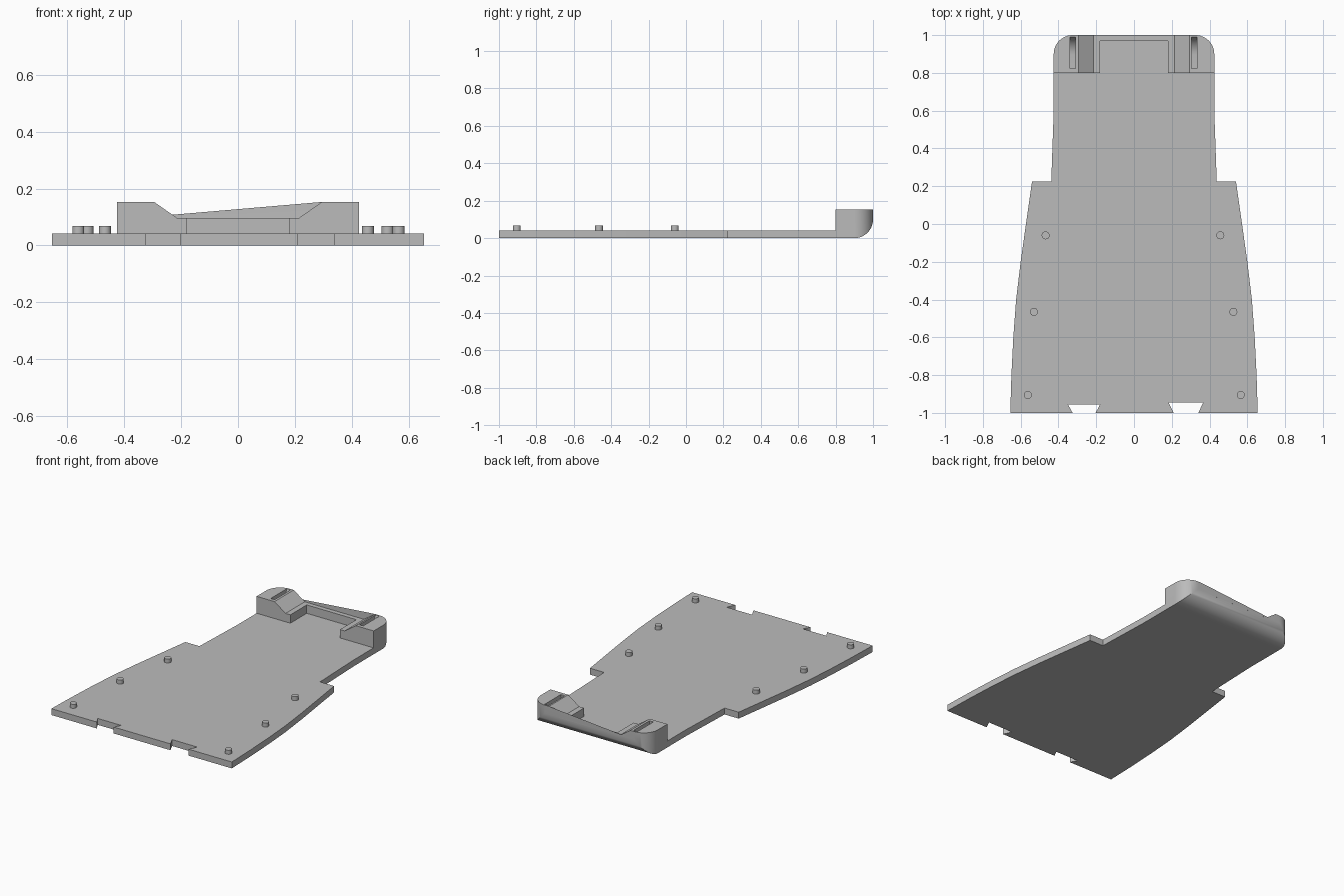
import bpy, bmesh, math
from mathutils import Vector

old = bpy.data.objects.get("Cube")
if old:
    bpy.data.objects.remove(old, do_unlink=True)

grey = bpy.data.materials.new("light grey")
grey.use_nodes = True
colour = (0.5, 0.5, 0.5, 1)
grey.diffuse_color = colour
grey.node_tree.nodes["Principled BSDF"].inputs["Base Color"].default_value = colour

PLATE = 0.042


def prism(name, points, offset):
    """Extrude a closed outline along an offset vector."""
    bm = bmesh.new()
    face = bm.faces.new([bm.verts.new(p) for p in points])
    ext = bmesh.ops.extrude_face_region(bm, geom=[face])
    bmesh.ops.translate(bm, vec=Vector(offset),
                        verts=[g for g in ext["geom"] if isinstance(g, bmesh.types.BMVert)])
    bmesh.ops.recalc_face_normals(bm, faces=bm.faces)
    mesh = bpy.data.meshes.new(name)
    bm.to_mesh(mesh)
    bm.free()
    mesh.materials.append(grey)
    ob = bpy.data.objects.new(name, mesh)
    bpy.context.collection.objects.link(ob)
    return ob


def boolean(target, other, operation):
    """Apply a boolean and discard the helper."""
    mod = target.modifiers.new("bool", "BOOLEAN")
    mod.operation, mod.solver, mod.object = operation, "EXACT", other
    bpy.context.view_layer.objects.active = target
    bpy.ops.object.modifier_apply(modifier=mod.name)
    bpy.data.objects.remove(other, do_unlink=True)


def smooth(ob):
    bpy.ops.object.select_all(action="DESELECT")
    ob.select_set(True)
    bpy.context.view_layer.objects.active = ob
    bpy.ops.object.shade_smooth_by_angle(angle=math.radians(30))


# Base plate: bowed sides, shoulder step and narrow neck
side = [(0.655, -1), (0.649, -0.8), (0.639, -0.6), (0.624, -0.4), (0.6, -0.2),
        (0.572, 0), (0.54, 0.225), (0.438, 0.225), (0.425, 0.6), (0.425, 0.88)]
outline = side + [(-x, y) for x, y in reversed(side)]
# Dovetail notches in the front edge
outline += [(-0.325, -1), (-0.35, -0.955), (-0.18, -0.955), (-0.203, -1),
            (0.21, -1), (0.183, -0.945), (0.367, -0.945), (0.34, -1)]
plate = prism("base_plate", [(x, y, 0) for x, y in outline], (0, 0, PLATE))

# Rear cradle: two raised ends joined by a low wall
half = [(0.425, 0), (0.425, 0.153), (0.295, 0.153), (0.215, 0.097)]
profile = half + [(-x, z) for x, z in reversed(half)]
cradle = prism("rear_cradle", [(x, 0.8, z) for x, z in profile], (0, 0.2, 0))

# Round the two rear corners
bm = bmesh.new()
bm.from_mesh(cradle.data)
corners = [e for e in bm.edges
           if all(v.co.y > 0.99 and abs(v.co.x) > 0.42 for v in e.verts)]
bmesh.ops.bevel(bm, geom=corners, offset=0.1, segments=12, profile=0.5, affect="EDGES")
bm.to_mesh(cradle.data)
bm.free()
boolean(plate, cradle, "UNION")

# Pocket between the raised ends
pocket = prism("pocket_cutter", [(x, y, PLATE) for x, y in
               [(-0.18, 0.7), (0.18, 0.7), (0.18, 0.97), (-0.18, 0.97)]], (0, 0, 0.2))
boolean(plate, pocket, "DIFFERENCE")

# Slots whose floor curves up towards the rear
curve = [(0.895 + 0.1 * math.sin(a), 0.183 - 0.1 * math.cos(a))
         for a in [math.pi / 2 * i / 10 for i in range(11)]]
for x in (-0.325, 0.319):
    section = [(0.823, 0.2), (0.823, 0.083)] + curve + [(0.995, 0.2)]
    slot = prism("slot_cutter", [(x - 0.014, y, z) for y, z in section], (0.028, 0, 0))
    boolean(plate, slot, "DIFFERENCE")
smooth(plate)

# Locating pegs
rows = {"rear": (-0.468, 0.457, -0.06), "middle": (-0.53, 0.526, -0.465),
        "front": (-0.562, 0.565, -0.905)}
for row, (right, left, y) in rows.items():
    for label, x in (("right", right), ("left", left)):
        ring = [(x + 0.021 * math.cos(math.tau * i / 24),
                 y + 0.021 * math.sin(math.tau * i / 24), PLATE - 0.002) for i in range(24)]
        smooth(prism(f"{row}_{label}_peg", ring, (0, 0, 0.028)))
